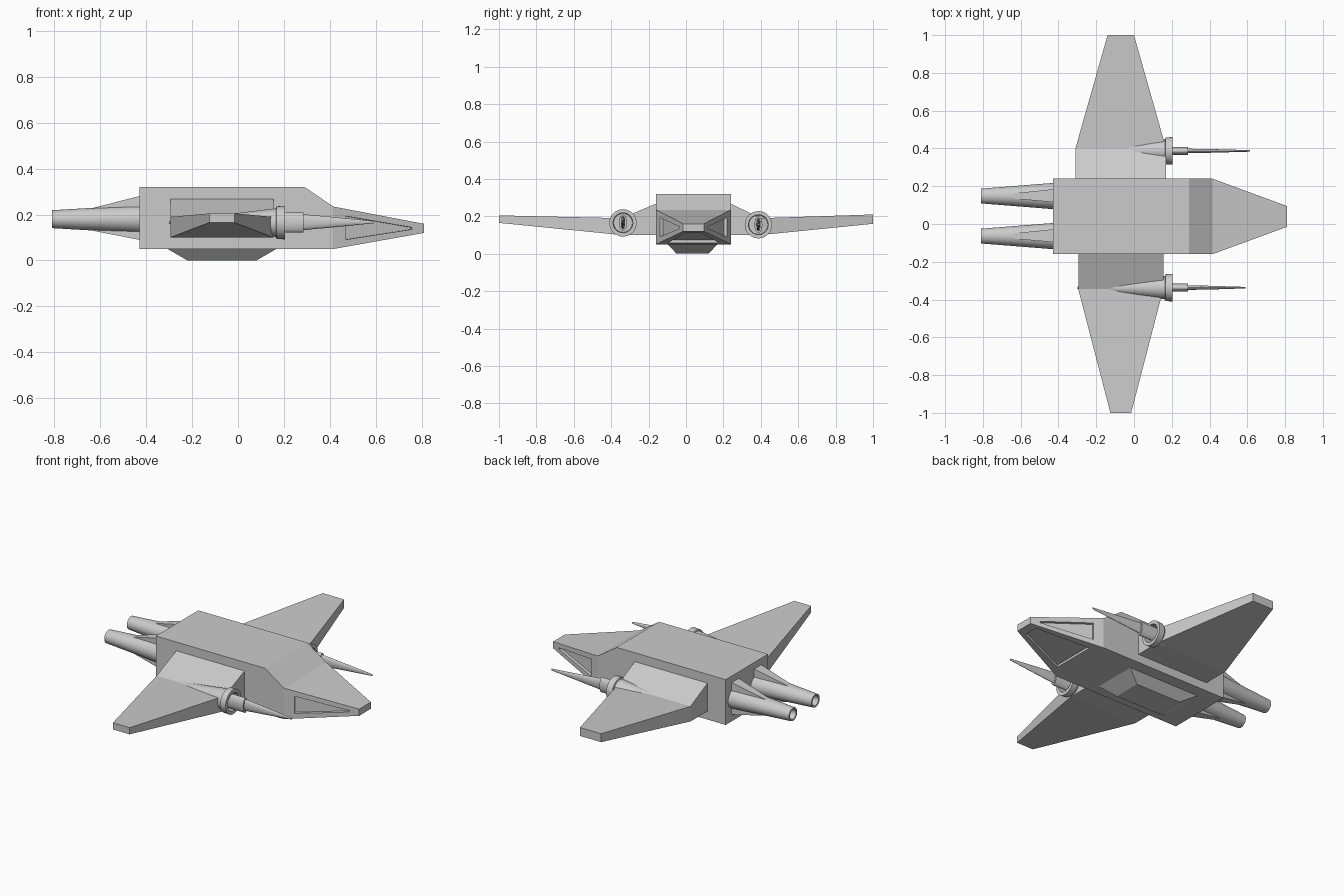
import bpy, bmesh, math
from mathutils import Vector

if "Cube" in bpy.data.objects:
    bpy.data.objects.remove(bpy.data.objects["Cube"])


def finish(name, bm, smooth=False):
    bmesh.ops.recalc_face_normals(bm, faces=bm.faces)
    me = bpy.data.meshes.new(name)
    bm.to_mesh(me)
    bm.free()
    ob = bpy.data.objects.new(name, me)
    bpy.context.collection.objects.link(ob)
    if smooth:
        bpy.ops.object.select_all(action='DESELECT')
        ob.select_set(True)
        bpy.context.view_layer.objects.active = ob
        bpy.ops.object.shade_smooth_by_angle(angle=math.radians(35))
    return ob


def loft(rings):
    """Skin a list of equal-length point loops and cap both ends."""
    bm = bmesh.new()
    loops = [[bm.verts.new(p) for p in r] for r in rings]
    n = len(loops[0])
    sides = []
    for a, b in zip(loops, loops[1:]):
        sides.append([bm.faces.new((a[i], a[(i + 1) % n], b[(i + 1) % n], b[i]))
                      for i in range(n)])
    bm.faces.new(loops[0])
    bm.faces.new(loops[-1])
    return bm, loops, sides


def rect_x(x, y0, y1, z0, z1):
    return [(x, y0, z0), (x, y1, z0), (x, y1, z1), (x, y0, z1)]


def rect_y(y, x0, x1, z0, z1):
    return [(x0, y, z0), (x1, y, z0), (x1, y, z1), (x0, y, z1)]


def turned(name, cy, cz, profile, n=32):
    """Part along x; profile entries are (x, y radius, z radius)."""
    rings = [[(x, cy + ry * math.cos(2 * math.pi * i / n),
               cz + rz * math.sin(2 * math.pi * i / n)) for i in range(n)]
             for x, ry, rz in profile]
    return finish(name, loft(rings)[0], True)


def recess(bm, face, corners, uv, push):
    """Sink a panel, placed by bilinear uv, into a quad face."""
    a, b, c, d = [v.co for v in corners]
    rim = []
    for u, w in uv:
        low, high = a.lerp(b, u), d.lerp(c, u)
        rim.append(bm.verts.new(low.lerp(high, w)))
    floor = [bm.verts.new(v.co + Vector(push)) for v in rim]
    bm.faces.remove(face)
    for i in range(4):
        j = (i + 1) % 4
        bm.faces.new((corners[i], corners[j], rim[j], rim[i]))
        bm.faces.new((rim[i], rim[j], floor[j], floor[i]))
    bm.faces.new(floor)


# hull with tapered nose and sunken nose panels
bm, L, sides = loft([rect_x(-0.43, -0.16, 0.24, 0.05, 0.32),
                     rect_x(0.29, -0.16, 0.24, 0.05, 0.32),
                     rect_x(0.415, -0.16, 0.24, 0.05, 0.235),
                     rect_x(0.81, -0.015, 0.095, 0.12, 0.16)])
p, q = L[2], L[3]
window = [(0.14, 0.19), (0.87, 0.42), (0.87, 0.56), (0.14, 0.81)]
panel = [(0.12, 0.13), (0.88, 0.2), (0.88, 0.8), (0.12, 0.87)]
bottom, left, top, right = sides[2]
recess(bm, right, [p[0], q[0], q[3], p[3]], window, (-0.006, 0.016, 0))
recess(bm, left, [p[1], q[1], q[2], p[2]], window, (-0.006, -0.016, 0))
recess(bm, bottom, [p[0], q[0], q[1], p[1]], panel, (-0.003, 0, 0.016))
finish("hull", bm)

# belly block
finish("belly_block", loft([
    [(-0.31, -0.10, 0.052), (0.17, -0.10, 0.052), (0.17, 0.17, 0.052), (-0.31, 0.17, 0.052)],
    [(-0.22, -0.05, 0), (0.08, -0.05, 0), (0.08, 0.12, 0), (-0.22, 0.12, 0)]])[0])

# wings: thick root, then a tapering blade
finish("right_wing", loft([rect_y(-0.15, -0.295, 0.155, 0.10, 0.272),
                           rect_y(-0.345, -0.295, 0.155, 0.10, 0.19),
                           rect_y(-1.0, -0.125, -0.015, 0.165, 0.205)])[0])
finish("left_wing", loft([rect_y(0.23, -0.31, 0.17, 0.10, 0.272),
                          rect_y(0.40, -0.31, 0.17, 0.10, 0.19),
                          rect_y(1.0, -0.14, 0.0, 0.16, 0.21)])[0])

# guns: half-buried cone with hollow mouth, flat barrel and spike
for side, cy, cz, tip in (("right", -0.337, 0.165, 0.59), ("left", 0.387, 0.155, 0.615)):
    turned(side + "_gun_pod", cy, cz, [
        (-0.30, 0.006, 0.006), (0.165, 0.062, 0.062), (0.168, 0.071, 0.071),
        (0.205, 0.073, 0.073), (0.205, 0.053, 0.053), (0.15, 0.05, 0.05)])
    turned(side + "_gun_barrel", cy, cz, [(0.14, 0.021, 0.044), (0.285, 0.021, 0.044)])
    turned(side + "_gun_spike", cy, cz + 0.002, [
        (0.27, 0.012, 0.036), (0.40, 0.010, 0.024), (tip, 0.004, 0.005)], 16)

# engines: hollow tapered tubes with wedge fairings
for side, front, rear in (("right", -0.062, -0.064), ("left", 0.15, 0.148)):
    turned(side + "_engine", rear, 0.18, [
        (-0.42, 0.07, 0.062), (-0.81, 0.039, 0.039),
        (-0.81, 0.029, 0.029), (-0.70, 0.026, 0.026)])
    finish(side + "_engine_fairing", loft([
        rect_x(-0.42, front - 0.035, front + 0.035, 0.088, 0.283),
        rect_x(-0.66, rear - 0.012, rear + 0.012, 0.135, 0.222)])[0])
